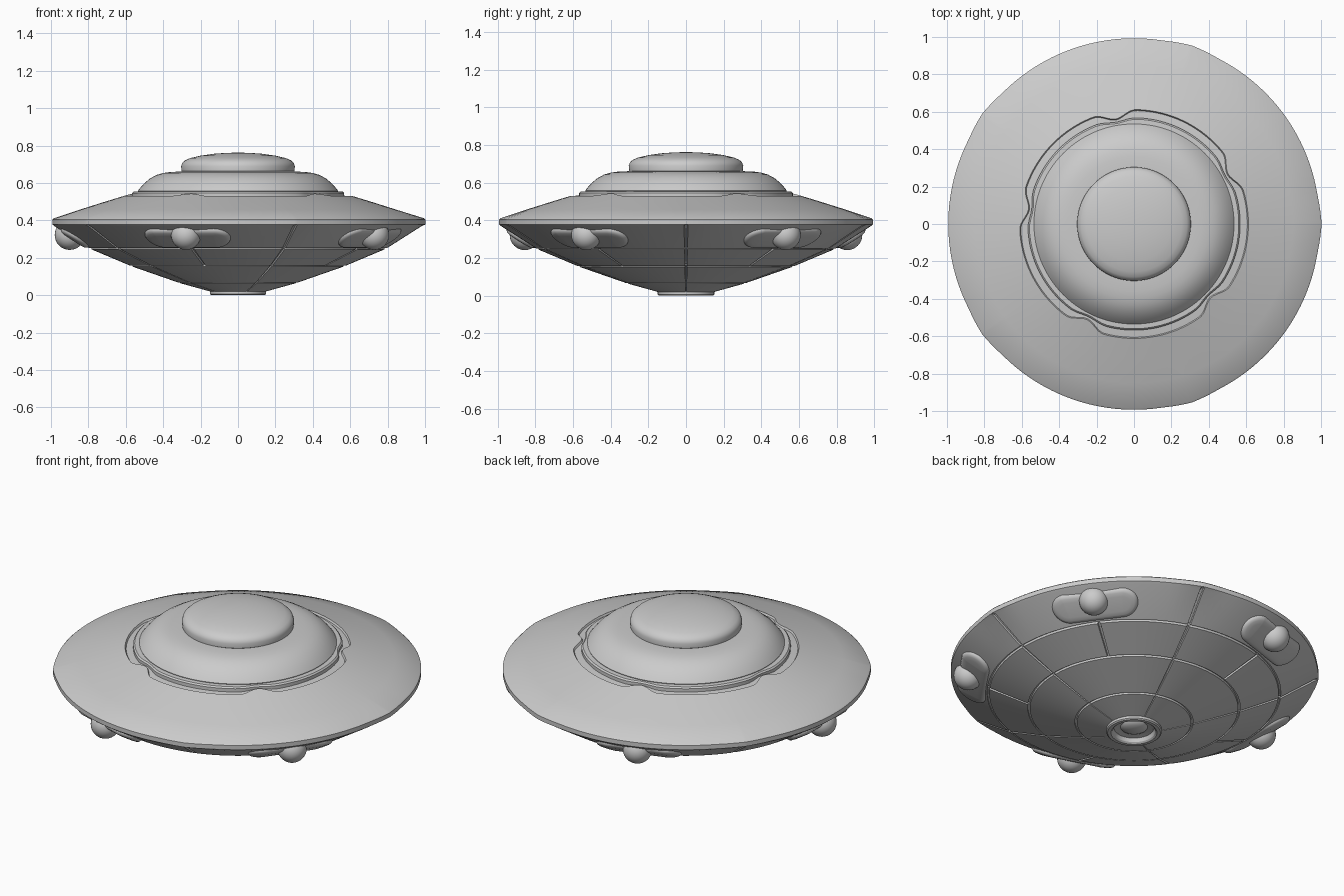
import bpy, bmesh, math
from math import sin, cos, pi, radians, sqrt

if "Cube" in bpy.data.objects:
    bpy.data.objects.remove(bpy.data.objects["Cube"])


def finish(name, bm, angle=30):
    bmesh.ops.remove_doubles(bm, verts=bm.verts, dist=1e-5)
    bmesh.ops.recalc_face_normals(bm, faces=bm.faces)
    me = bpy.data.meshes.new(name)
    bm.to_mesh(me)
    bm.free()
    for p in me.polygons:
        p.use_smooth = True
    me.set_sharp_from_angle(angle=radians(angle))
    ob = bpy.data.objects.new(name, me)
    bpy.context.collection.objects.link(ob)
    return ob


def lathe(name, profile, angles=None, warp=None, angle=30):
    """Spin (r, z) points; warp can alter a point by its angle in degrees."""
    angles = angles or [i * 3 for i in range(120)]
    bm = bmesh.new()
    rings = []
    for a in angles:
        ring = []
        for r, z in profile:
            if warp:
                r, z = warp(r, z, a)
            ring.append(bm.verts.new((r * cos(radians(a)), r * sin(radians(a)), z)))
        rings.append(ring)
    for k, ring in enumerate(rings):
        nxt = rings[(k + 1) % len(rings)]
        for j in range(len(profile) - 1):
            bm.faces.new((ring[j], nxt[j], nxt[j + 1], ring[j + 1]))
    return finish(name, bm, angle)


def offset(a, centre):
    """Angular distance to the nearest of five repeats."""
    return abs((a - centre + 36) % 72 - 36)


def notch(a):
    d = offset(a, 28) / 11
    return 0.5 + 0.5 * cos(pi * d) if d < 1 else 0


# saucer hull: underside with ring grooves, rim, top with a scalloped recess
def groove(r, z, slope, w=0.006, d=0.010):
    return [(r - w, z - w * slope), (r - w * 0.8, z + d),
            (r + w * 0.8, z + d), (r + w, z + w * slope)]


under = [(0, 0.05), (0.10, 0.03), (0.15, 0.02)]
under += groove(0.315, 0.066, 0.33) + groove(0.57, 0.155, 0.4) + groove(0.79, 0.248, 0.5)
under += [(0.98, 0.368)]
rim = [(0.993, 0.378), (0.993, 0.404), (0.985, 0.411)]
top = [(0.85, 0.456), (0.72, 0.497), (0.612, 0.530), (0.606, 0.520), (0.50, 0.535), (0, 0.54)]


def hull_warp(r, z, a):
    if z < 0.37 and r > 0.14:
        if offset(a, 0) < 0.5 or (0.574 < r < 0.786 and offset(a, 36) < 0.5):
            z += 0.010
    elif 0.97 < r:
        r *= 1 + 0.010 * max(0, 1 - offset(a, 0) / 9)
    elif 0.60 < r < 0.62:
        n = 0.042 * notch(a)
        r, z = r - n, z + 0.3 * n
    return r, z


steps = {i * 2.0 for i in range(180)}
for k in range(10):
    steps |= {(k * 36 + d) % 360 for d in (-0.6, -0.4, 0.4, 0.6)}
lathe("saucer_hull", under + rim + top, sorted(steps), hull_warp, 25)

# collar between hull and dome
lathe("dome_collar", [(0.50, 0.51), (0.568, 0.515), (0.568, 0.545), (0.560, 0.553), (0.50, 0.556)],
      warp=lambda r, z, a: (r - (0.015 * notch(a) if r > 0.55 else 0), z))

# lower dome and top cap
lathe("lower_dome", [(0.53, 0.54), (0.535, 0.558), (0.522, 0.575), (0.50, 0.599), (0.47, 0.624),
                     (0.435, 0.643), (0.40, 0.653), (0.36, 0.659), (0.30, 0.661), (0, 0.661)])
lathe("top_cap", [(0.29, 0.655), (0.302, 0.663), (0.304, 0.69), (0.298, 0.707), (0.283, 0.721),
                  (0.255, 0.733), (0.20, 0.746), (0.13, 0.756), (0.06, 0.761), (0, 0.762)], angle=40)

# bottom nozzle ring and its inner bulb
lathe("nozzle_ring", [(0.14, 0.035), (0.15, 0.024), (0.15, 0.006), (0.143, 0.0), (0.125, 0.0),
                      (0.115, 0.008), (0.105, 0.035), (0.07, 0.045)])
lathe("nozzle_bulb", [(0.08, 0.045), (0.07, 0.030), (0.05, 0.019), (0.025, 0.013), (0, 0.011)])

# five low stadium-shaped pods on the underside, each carrying a ball
for k in range(5):
    a0 = 36 + 72 * k
    bm = bmesh.new()
    rings = []
    for s, h in ((1.0, -0.006), (0.97, 0.006), (0.88, 0.014), (0.75, 0.018), (0.5, 0.020), (0.0, 0.020)):
        ring = []
        for i in range(48):
            t = 2 * pi * (i + 0.5) / 48
            side = 0.15 if cos(t) > 0 else -0.15
            along = side * (1 if s > 0 else 0.99) + 0.09 * s * cos(t)
            across = 0.09 * s * sin(t)
            r = 0.885 + 0.845 * across + 0.535 * h
            z = 0.308 + 0.535 * across - 0.845 * h
            a = radians(a0) + along / 0.885
            ring.append(bm.verts.new((r * cos(a), r * sin(a), z)))
        rings.append(ring)
    for lo, hi in zip(rings, rings[1:-1]):
        for i in range(48):
            j = (i + 1) % 48
            bm.faces.new((lo[i], lo[j], hi[j], hi[i]))
    # bridge the flat face of the pod across its short width
    last = rings[-2]
    for i in range(23):
        j = 47 - i
        bm.faces.new((last[i], last[i + 1], last[j - 1], last[j])) if i < 22 + 1 and i + 1 < j - 1 else None
    for v in rings[-1]:
        bm.verts.remove(v)
    finish(f"light_pod_{k + 1}", bm, 60)

    bm = bmesh.new()
    bmesh.ops.create_uvsphere(bm, u_segments=32, v_segments=16, radius=0.08)
    ball = finish(f"landing_ball_{k + 1}", bm, 60)
    ball.location = (0.9 * cos(radians(a0)), 0.9 * sin(radians(a0)), 0.322)
